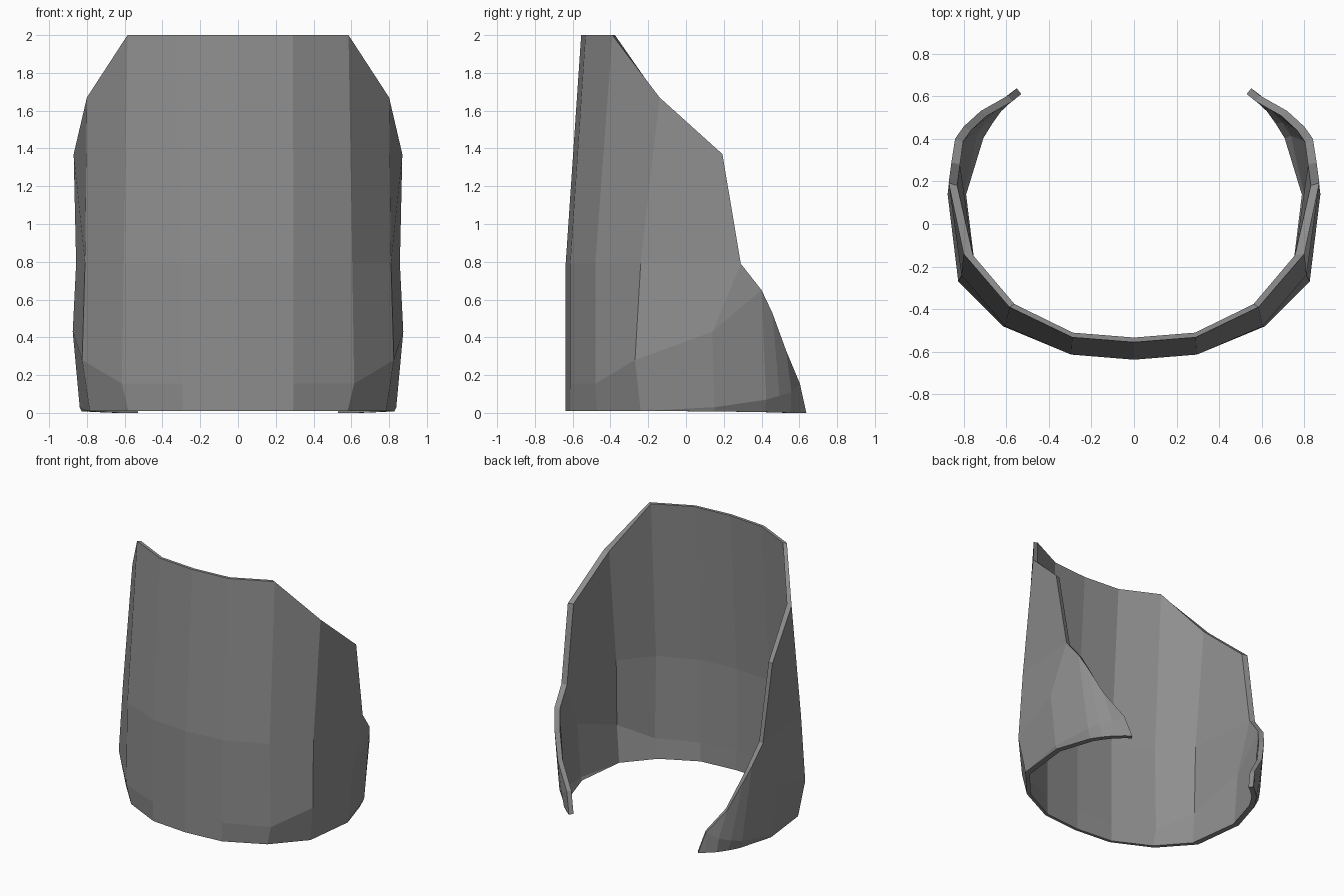
import bpy, bmesh
from mathutils import Vector

if "Cube" in bpy.data.objects:
    bpy.data.objects.remove(bpy.data.objects["Cube"])

# Flat grey material
grey = bpy.data.materials.new("grey")
grey.diffuse_color = (0.27, 0.27, 0.27, 1)
grey.use_nodes = True
grey.node_tree.nodes["Principled BSDF"].inputs["Base Color"].default_value = grey.diffuse_color

# Outer surface of the right half: (offset to the inner surface, points from bottom to top),
# running from the front centre line round to the rear tip. None repeats the point below.
columns = [
    ((0, .022), [(0, -.637, .01), None, (0, -.637, .155), (0, -.637, .79), (0, -.555, 2)]),
    ((-.003, .022), [(.292, -.612, .01), None, (.295, -.613, .155), (.295, -.613, .79), (.29, -.532, 2)]),
    ((-.024, .014), [(.58, -.47, .01), None, (.615, -.48, .155), (.605, -.48, .79), (.585, -.39, 2)]),
    ((-.044, -.006), [(.785, -.24, .01), None, (.825, -.27, .28), (.81, -.24, .79), (.80, -.14, 1.67)]),
    ((-.040, -.012), [(.828, .15, .008), (.838, .15, .03), (.875, .14, .43), (.857, .29, .79), (.87, .193, 1.37)]),
    ((-.038, -.012), [(.745, .415, .004), (.775, .425, .07), (.84, .40, .65)]),
    ((-.034, -.018), [(.70, .488, .002), (.73, .495, .09), (.80, .457, .53)]),
    ((-.026, -.024), [(.65, .553, 0), (.67, .558, .11), (.72, .53, .33)]),
    ((-.021, -.027), [(.59, .607, 0), (.592, .603, .155)]),
    ((-.021, -.027), [(.55, .637, 0)]),
]

bm = bmesh.new()
grid, inner = [], {}
for (dx, dy), pts in columns:
    col = []
    for p in pts:
        if p is None:
            col.append(col[-1])
            continue
        v = bm.verts.new(p)
        inner[v] = bm.verts.new(Vector(p) + Vector((dx, dy, 0)))
        col.append(v)
    grid.append(col)

# Outer skin: join neighbouring columns; a shorter column ends in a triangle
outer = []
for a, b in zip(grid, grid[1:]):
    rows = min(len(a), len(b) + 1)
    for r in range(rows - 1):
        ring = [a[r], b[min(r, len(b) - 1)], b[min(r + 1, len(b) - 1)], a[r + 1]]
        ring = list(dict.fromkeys(ring))
        if len(ring) > 2:
            outer.append(bm.faces.new(ring))

# Rim around every open edge except the centre line, then the inner skin
rim = [(l.vert, l.link_loop_next.vert) for f in outer for l in f.loops
       if len(l.edge.link_faces) == 1 and max(v.co.x for v in l.edge.verts) > 0.001]
for v1, v2 in rim:
    bm.faces.new([v2, v1, inner[v1], inner[v2]])
for f in outer:
    bm.faces.new([inner[v] for v in reversed(f.verts)])

mesh = bpy.data.meshes.new("curved_guard")
bm.to_mesh(mesh)
bm.free()
mesh.materials.append(grey)

guard = bpy.data.objects.new("curved_guard", mesh)
bpy.context.collection.objects.link(guard)

# Mirror to the left half
mirror = guard.modifiers.new("mirror", 'MIRROR')
mirror.use_clip = True
mirror.merge_threshold = 0.001
